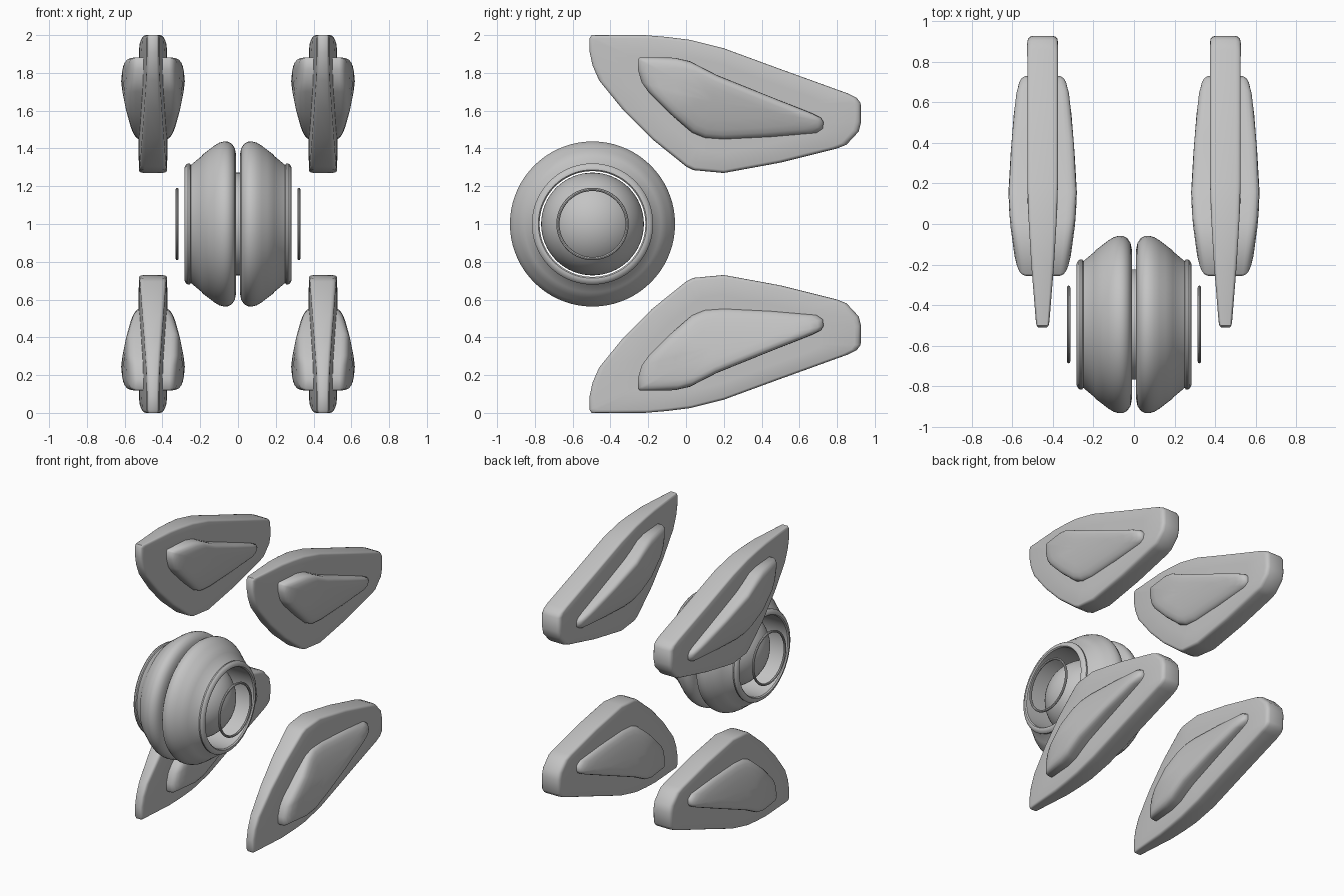
import bpy, bmesh, math

if "Cube" in bpy.data.objects:
    bpy.data.objects.remove(bpy.data.objects["Cube"])

mat = bpy.data.materials.new("plain grey")
mat.diffuse_color = (0.55, 0.55, 0.55, 1)
mat.use_nodes = True
mat.node_tree.nodes["Principled BSDF"].inputs["Base Color"].default_value = mat.diffuse_color
CY, CZ = -0.495, 1.0      # centre of the round pod


def finish(bm, name, angle=40):
    bmesh.ops.recalc_face_normals(bm, faces=bm.faces)
    me = bpy.data.meshes.new(name)
    bm.to_mesh(me)
    bm.free()
    ob = bpy.data.objects.new(name, me)
    bpy.context.collection.objects.link(ob)
    me.materials.append(mat)
    bpy.ops.object.select_all(action='DESELECT')
    ob.select_set(True)
    bpy.context.view_layer.objects.active = ob
    bpy.ops.object.shade_smooth_by_angle(angle=math.radians(angle))
    return ob


def lerp_table(table, v):
    if v <= table[0][0]:
        return table[0][1]
    for (a, ha), (b, hb) in zip(table, table[1:]):
        if v <= b:
            return ha + (hb - ha) * (v - a) / (b - a)
    return table[-1][1]


def bridge(bm, a, b):
    n = len(a)
    for i in range(n):
        j = (i + 1) % n
        bm.faces.new((a[i], a[j], b[j], b[i]))


def lathe(name, profile, side, steps=72):
    """Closed (x, radius) profile spun round the pod axis."""
    bm = bmesh.new()
    rings = []
    for k in range(steps):
        t = 2 * math.pi * k / steps
        rings.append([bm.verts.new((side * x, CY + r * math.cos(t), CZ + r * math.sin(t)))
                      for x, r in profile])
    for k in range(steps):
        bridge(bm, rings[k], rings[(k + 1) % steps])
    return finish(bm, name)


def pillow(name, outline, centre, half, rings, sx, flip):
    """Plate with rounded rim: rings are (outline scale, thickness share)."""
    bm = bmesh.new()
    cy, cz = centre

    def vert(y, z, share, s):
        return bm.verts.new((sx * 0.45 + s * share * half(y, z), y, 2 - z if flip else z))

    outer = []
    for s in (1, -1):
        loops = [[vert(cy + (y - cy) * k, cz + (z - cz) * k, share, s) for y, z in outline]
                 for k, share in rings]
        for a, b in zip(loops, loops[1:]):
            bridge(bm, a, b)
        tip = vert(cy, cz, rings[-1][1], s)
        last = loops[-1]
        for i in range(len(last)):
            bm.faces.new((last[i], last[(i + 1) % len(last)], tip))
        outer.append(loops[0])
    bridge(bm, outer[0], outer[1])
    return finish(bm, name, 50)


# Pod shells, end rings and inner ball
shell = [(0.010, 0.28), (0.010, 0.365), (0.017, 0.402), (0.034, 0.426), (0.055, 0.436),
         (0.075, 0.437), (0.100, 0.430), (0.125, 0.415), (0.155, 0.392), (0.188, 0.367),
         (0.192, 0.360), (0.250, 0.312), (0.255, 0.320), (0.265, 0.321), (0.275, 0.314),
         (0.284, 0.298), (0.284, 0.287), (0.276, 0.280)]
ring = [(0.3225 + 0.0085 * math.cos(a * math.pi / 4), 0.183 + 0.0085 * math.sin(a * math.pi / 4))
        for a in range(8)]
for side, tag in ((1, "right"), (-1, "left")):
    lathe("pod_shell_" + tag, shell, side)
    lathe("pod_end_ring_" + tag, ring, side)

bm = bmesh.new()
bmesh.ops.create_uvsphere(bm, u_segments=64, v_segments=32, radius=0.272)
bmesh.ops.translate(bm, verts=bm.verts, vec=(0, CY, CZ))
finish(bm, "pod_inner_ball")

# Four fins, each with a raised bulge through both sides
fin = [(-0.50, 2.0), (-0.22, 2.0), (-0.10, 1.99), (0.02, 1.975), (0.20, 1.93), (0.50, 1.82),
       (0.86, 1.69), (0.905, 1.667), (0.925, 1.64), (0.927, 1.54), (0.915, 1.49), (0.85, 1.42),
       (0.80, 1.40), (0.50, 1.325), (0.20, 1.27), (0.04, 1.285), (0.0, 1.305), (-0.18, 1.45),
       (-0.33, 1.60), (-0.46, 1.76), (-0.495, 1.84), (-0.51, 1.91), (-0.51, 1.985)]
bulge = [(-0.245, 1.882), (-0.06, 1.88), (0.02, 1.862), (0.16, 1.79), (0.42, 1.685),
         (0.67, 1.585), (0.715, 1.562), (0.728, 1.54), (0.725, 1.505), (0.69, 1.482),
         (0.45, 1.46), (0.20, 1.447), (0.10, 1.455), (0.03, 1.485), (-0.08, 1.58),
         (-0.20, 1.70), (-0.235, 1.75), (-0.255, 1.82), (-0.255, 1.872)]
fin_y = [(-0.51, 0.031), (-0.2, 0.056), (0.12, 0.075), (0.93, 0.076)]
bulge_y = [(-0.25, 0.122), (-0.17, 0.137), (0.0, 0.16), (0.2, 0.174), (0.45, 0.155), (0.72, 0.125)]
bulge_z = [(1.45, 0.095), (1.52, 0.12), (1.6, 0.142), (1.7, 0.162), (1.8, 0.174), (1.88, 0.165)]

for sx, side in ((1, "right"), (-1, "left")):
    for flip, level in ((False, "upper"), (True, "lower")):
        tag = level + "_" + side
        pillow("fin_" + tag, fin, (0.20, 1.63), lambda y, z: lerp_table(fin_y, y),
               [(1, 0.66), (0.993, 0.84), (0.98, 0.95), (0.955, 1), (0.7, 1), (0.35, 1)], sx, flip)
        pillow("fin_bulge_" + tag, bulge, (0.14, 1.65),
               lambda y, z: min(lerp_table(bulge_y, y), lerp_table(bulge_z, z)),
               [(1, 0.70), (0.985, 0.82), (0.95, 0.91), (0.88, 0.97), (0.75, 1), (0.5, 1), (0.25, 1)],
               sx, flip)
